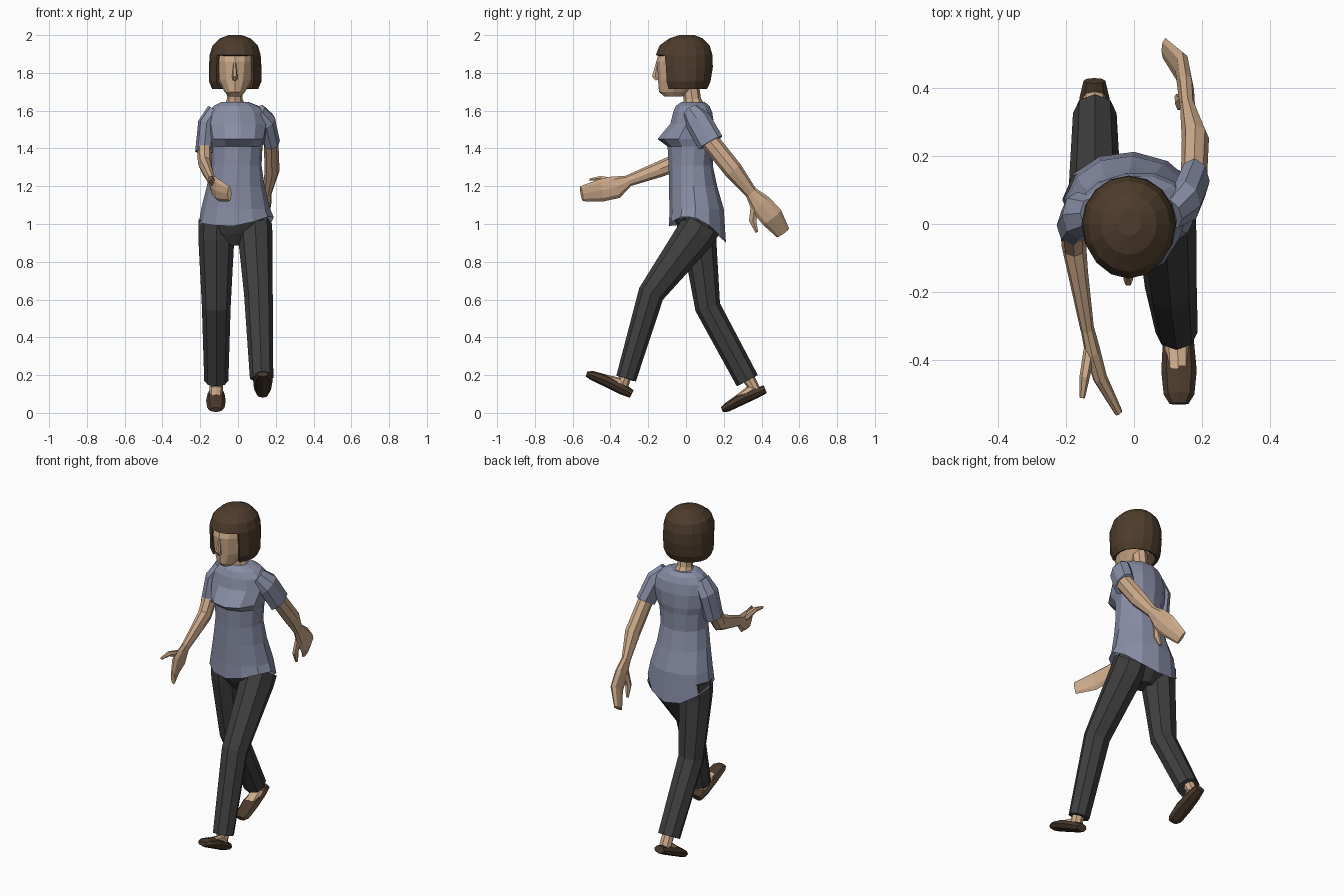
import bpy, bmesh
from math import sin, cos, pi, radians
from mathutils import Vector


def material(name, rgb):
    m = bpy.data.materials.new(name)
    m.diffuse_color = (*rgb, 1)
    return m


SKIN = material("skin", (0.62, 0.41, 0.26))
SHIRT = material("shirt_cloth", (0.25, 0.27, 0.38))
PANTS = material("pants_cloth", (0.05, 0.05, 0.05))
HAIR = material("hair_brown", (0.075, 0.045, 0.025))
SHOE = material("shoe_leather", (0.07, 0.042, 0.025))


def skin_rings(name, rings, mat, caps=(True, True), skip=None):
    """Join equal-sized point rings with quads."""
    bm = bmesh.new()
    vs = [[bm.verts.new(p) for p in r] for r in rings]
    n = len(vs[0])
    for i in range(len(vs) - 1):
        for j in range(n):
            if skip and skip(i, j):
                continue
            k = (j + 1) % n
            bm.faces.new((vs[i][j], vs[i][k], vs[i + 1][k], vs[i + 1][j]))
    for use, ring in zip(caps, (vs[0], vs[-1])):
        if use:
            bm.faces.new(ring)
    bmesh.ops.delete(bm, geom=[v for v in bm.verts if not v.link_faces], context='VERTS')
    bmesh.ops.recalc_face_normals(bm, faces=bm.faces)
    me = bpy.data.meshes.new(name)
    bm.to_mesh(me)
    bm.free()
    me.materials.append(mat)
    ob = bpy.data.objects.new(name, me)
    bpy.context.collection.objects.link(ob)
    return ob


def tube(name, path, mat, n=8):
    """Path of (x, y, z, half width sideways, half depth)."""
    pts = [Vector(p[:3]) for p in path]
    rings = []
    for i, (p, c) in enumerate(zip(path, pts)):
        t = Vector()
        if i > 0:
            t += (c - pts[i - 1]).normalized()
        if i < len(pts) - 1:
            t += (pts[i + 1] - c).normalized()
        t.normalize()
        u = (Vector((1, 0, 0)) - t * t.x).normalized()
        v = t.cross(u)
        rings.append([c + u * p[3] * cos(2 * pi * j / n) + v * p[4] * sin(2 * pi * j / n)
                      for j in range(n)])
    return skin_rings(name, rings, mat)


def level(z, cx, cy, rx, front, back, n=12, yaw=0, dz=None):
    """Horizontal ring reaching y = front and y = back."""
    out = []
    for j in range(n):
        a = 2 * pi * j / n
        x = rx * cos(a)
        y = sin(a) * ((back - cy) if sin(a) > 0 else (cy - front))
        w = radians(yaw)
        out.append(Vector((cx + x * cos(w) - y * sin(w), cy + x * sin(w) + y * cos(w),
                           z + (dz(cos(a), sin(a)) if dz else 0))))
    return out


# shirt body: curved hem, bust shelf, turned shoulders
hem = lambda x, y: -0.045 * y + 0.07 * x * x + 0.02 * x
shirt = [level(0.945, -0.01, 0.06, 0.20, -0.09, 0.212, yaw=-4, dz=hem)]
for z, cx, cy, rx, f, b, yaw in [
        (1.08, -0.012, 0.06, 0.183, -0.088, 0.20, -3),
        (1.20, -0.012, 0.04, 0.153, -0.09, 0.165, 0),
        (1.31, -0.01, 0.03, 0.135, -0.092, 0.142, 3),
        (1.41, -0.01, 0.035, 0.14, -0.098, 0.145, 5),
        (1.45, -0.01, 0.04, 0.155, -0.152, 0.15, 7),
        (1.53, -0.008, 0.045, 0.17, -0.085, 0.15, 9),
        (1.59, -0.008, 0.045, 0.155, -0.07, 0.14, 9),
        (1.625, -0.01, 0.045, 0.12, -0.055, 0.125, 8),
        (1.645, -0.015, 0.04, 0.075, -0.025, 0.10, 5)]:
    shirt.append(level(z, cx, cy, rx, f, b, yaw=yaw))
skin_rings("shirt", shirt, SHIRT, (False, True))

# sleeves
tube("left_sleeve", [(0.105, 0.03, 1.595, .045, .05), (0.15, 0.065, 1.545, .05, .07),
                     (0.178, 0.13, 1.43, .045, .072)], SHIRT)
tube("right_sleeve", [(-0.12, 0.03, 1.6, .045, .05), (-0.165, 0.025, 1.53, .048, .07),
                      (-0.18, -0.005, 1.38, .047, .062)], SHIRT)

# arms with mitten hands and thumbs
tube("left_arm", [(0.175, 0.11, 1.46, .038, .05), (0.18, 0.25, 1.285, .04, .05),
                  (0.157, 0.345, 1.165, .022, .033)], SKIN)
tube("left_hand", [(0.157, 0.343, 1.168, .022, .033), (0.152, 0.395, 1.105, .024, .058),
                   (0.142, 0.455, 1.035, .022, .062), (0.092, 0.513, 0.953, .013, .04)], SKIN)
tube("left_thumb", [(0.148, 0.365, 1.10, .017, .025), (0.135, 0.353, 1.02, .015, .022),
                    (0.128, 0.374, 0.957, .009, .009)], SKIN, 6)
tube("right_arm", [(-0.178, 0.0, 1.43, .04, .048), (-0.176, -0.065, 1.32, .036, .047),
                   (-0.165, -0.14, 1.29, .03, .042), (-0.137, -0.31, 1.227, .02, .03)], SKIN)
tube("right_hand", [(-0.137, -0.305, 1.228, .02, .03), (-0.122, -0.37, 1.195, .023, .06),
                    (-0.10, -0.45, 1.178, .021, .06), (-0.045, -0.553, 1.16, .012, .04)], SKIN)
tube("right_thumb", [(-0.13, -0.37, 1.215, .018, .025), (-0.145, -0.45, 1.243, .015, .014),
                     (-0.152, -0.51, 1.235, .008, .007)], SKIN, 6)

# trousers
skin_rings("pants_seat", [level(0.885, -0.01, 0.065, 0.05, 0.01, 0.12),
                          level(0.95, -0.01, 0.065, 0.15, -0.03, 0.165),
                          level(1.03, -0.01, 0.06, 0.165, -0.065, 0.18)], PANTS)
tube("left_leg", [(0.09, 0.085, 1.0, .09, .105), (0.09, 0.055, 0.95, .092, .105),
                  (0.108, -0.185, 0.63, .076, .07), (0.125, -0.317, 0.182, .062, .054)], PANTS)
tube("right_leg", [(-0.11, 0.07, 1.02, .10, .10), (-0.115, 0.07, 0.92, .095, .09),
                   (-0.115, 0.115, 0.56, .076, .068), (-0.115, 0.325, 0.17, .064, .063)], PANTS)

# feet and slip-on shoes
tube("left_foot", [(0.127, -0.313, 0.23, .035, .038), (0.127, -0.335, 0.15, .036, .042),
                   (0.13, -0.43, 0.182, .033, .022)], SKIN)
tube("left_shoe", [(0.13, -0.287, 0.10, .032, .022), (0.13, -0.335, 0.125, .045, .03),
                   (0.132, -0.43, 0.173, .052, .031), (0.132, -0.50, 0.199, .045, .024),
                   (0.132, -0.527, 0.205, .028, .013)], SHOE)
tube("right_foot", [(-0.115, 0.32, 0.20, .034, .036), (-0.116, 0.36, 0.13, .036, .038),
                    (-0.116, 0.28, 0.078, .033, .022)], SKIN)
tube("right_shoe", [(-0.116, 0.42, 0.125, .032, .022), (-0.116, 0.37, 0.105, .044, .028),
                    (-0.117, 0.28, 0.066, .052, .031), (-0.117, 0.215, 0.028, .046, .024),
                    (-0.117, 0.19, 0.017, .03, .014)], SHOE)

# neck, head and nose
HX = -0.017
tube("neck", [(HX, 0.04, 1.62, .06, .06), (HX, 0.033, 1.66, .042, .046),
              (HX, 0.02, 1.76, .042, .046)], SKIN)
skin_rings("head", [level(z, HX, cy, rx, f, b) for z, cy, rx, f, b in [
    (1.675, -0.07, .032, -0.115, -0.02), (1.70, -0.07, .055, -0.143, 0.03),
    (1.76, -0.04, .088, -0.148, 0.085), (1.86, -0.02, .103, -0.157, 0.11),
    (1.92, -0.01, .10, -0.14, 0.11), (1.965, 0.0, .06, -0.08, 0.08)]], SKIN)
tube("nose", [(HX, -0.15, 1.86, .007, .008), (HX, -0.163, 1.785, .014, .02),
              (HX, -0.15, 1.765, .013, .014)], SKIN, 6)

# bobbed hair, open in front of the face
N = 16
hair = [level(z, -0.015, 0.0, rx, f, b, N) for z, rx, f, b in [
    (1.715, .122, -0.13, 0.112), (1.755, .139, -0.145, 0.13), (1.83, .139, -0.15, 0.142),
    (1.895, .135, -0.16, 0.14), (1.945, .12, -0.14, 0.125), (1.982, .082, -0.09, 0.09),
    (2.0, .035, -0.035, 0.045)]]
ob = skin_rings("hair", hair, HAIR, (False, True), lambda i, j: i < 3 and 10 <= j < 14)
sol = ob.modifiers.new("thickness", 'SOLIDIFY')
sol.thickness = 0.015
